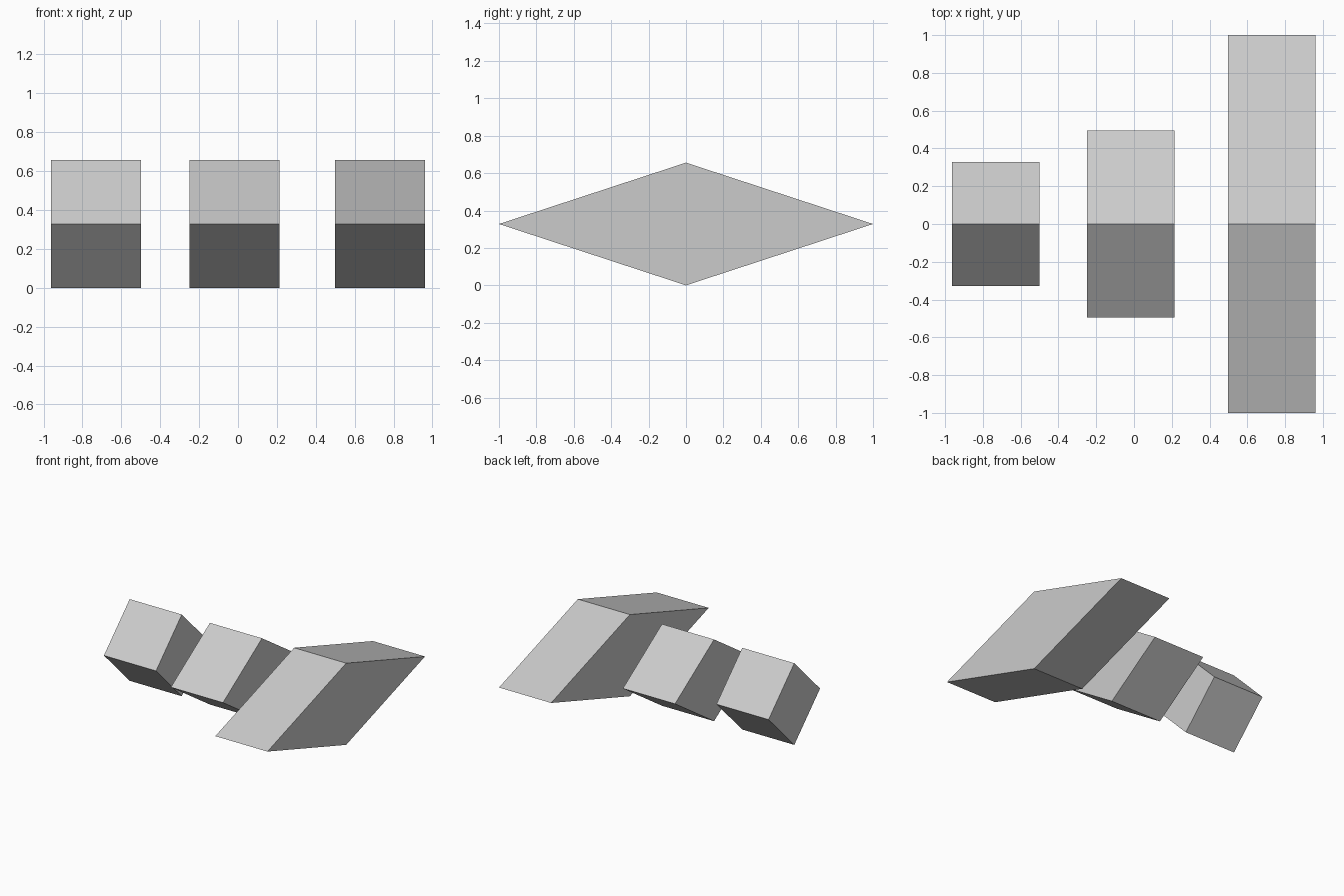
import bpy

cube = bpy.data.objects.get("Cube")
if cube:
    bpy.data.objects.remove(cube, do_unlink=True)

# Single plain grey
grey = bpy.data.materials.new("light_grey")
grey.use_nodes = True
colour = (0.6, 0.6, 0.6, 1.0)
grey.diffuse_color = colour
grey.node_tree.nodes["Principled BSDF"].inputs["Base Color"].default_value = colour

WIDTH = 0.463
HALF_HEIGHT = 0.328


def diamond_prism(name, x, half_depth):
    """Extrude a diamond side profile along x."""
    profile = [(0, 0), (half_depth, HALF_HEIGHT), (0, 2 * HALF_HEIGHT), (-half_depth, HALF_HEIGHT)]
    verts = [(side * WIDTH / 2, y, z) for side in (-1, 1) for y, z in profile]
    faces = [(3, 2, 1, 0), (4, 5, 6, 7)]
    faces += [(i, (i + 1) % 4, (i + 1) % 4 + 4, i + 4) for i in range(4)]
    mesh = bpy.data.meshes.new(name)
    mesh.from_pydata(verts, [], faces)
    mesh.materials.append(grey)
    mesh.update()
    obj = bpy.data.objects.new(name, mesh)
    obj.location.x = x
    bpy.context.collection.objects.link(obj)


# Three prisms, growing in depth from right to left
diamond_prism("short_prism", -0.731, 0.327)
diamond_prism("medium_prism", -0.018, 0.496)
diamond_prism("long_prism", 0.73, 1.0)
